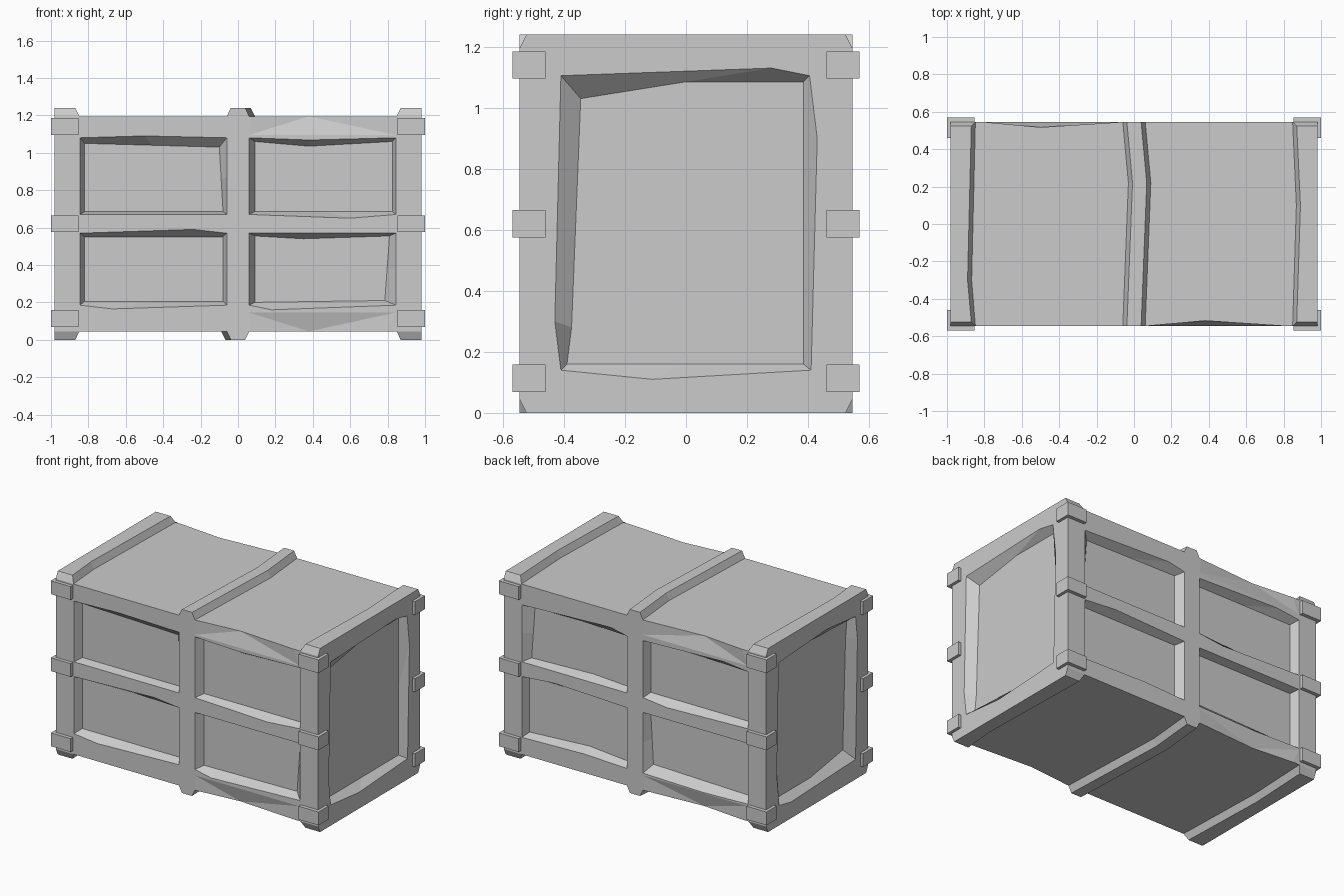
import bpy, bmesh
from mathutils import Vector

if "Cube" in bpy.data.objects:
    bpy.data.objects.remove(bpy.data.objects["Cube"])

H = 1.24              # overall height
X, Y = 0.98, 0.545    # body half sizes
LIP = 0.045           # rib height above and below the body


def add_loft(bm, rings):
    """Closed solid through rings of equal point count."""
    loops = [[bm.verts.new(p) for p in r] for r in rings]
    n = len(loops[0])
    for a, b in zip(loops, loops[1:]):
        for i in range(n):
            j = (i + 1) % n
            bm.faces.new((a[i], a[j], b[j], b[i]))
    bm.faces.new(loops[0])
    bm.faces.new(loops[-1])


def finish(name, bm):
    bmesh.ops.recalc_face_normals(bm, faces=bm.faces)
    me = bpy.data.meshes.new(name)
    bm.to_mesh(me)
    bm.free()
    ob = bpy.data.objects.new(name, me)
    bpy.context.collection.objects.link(ob)
    return ob


def subtract(target, bm):
    cutter = finish("cutter", bm)
    cutter.hide_render = True
    mod = target.modifiers.new("cut", "BOOLEAN")
    mod.object = cutter
    mod.operation = "DIFFERENCE"
    mod.solver = "EXACT"
    bpy.context.view_layer.objects.active = target
    bpy.ops.object.modifier_apply(modifier=mod.name)
    bpy.data.objects.remove(cutter)


# Body: plain box
bm = bmesh.new()
add_loft(bm, [[(-X, -Y, z), (X, -Y, z), (X, Y, z), (-X, Y, z)] for z in (LIP, H - LIP)])
body = finish("crate_body", bm)


# Recess outlines: bottom-left, bottom, bottom-right, right, top-right, top, top-left, left
def outline(bl, br, tr, tl, **mids):
    corners = [bl, br, tr, tl]
    pts = []
    for i, side in enumerate(("bottom", "right", "top", "left")):
        a, b = Vector(corners[i]), Vector(corners[(i + 1) % 4])
        pts += [a, Vector(mids.get(side, (a + b) / 2))]
    return pts


def rect(x0, x1, z0, z1, **mids):
    return outline((x0, z0), (x1, z0), (x1, z1), (x0, z1), **mids)


front_panels = [
    (rect(-.845, -.06, .67, 1.08, top=(-.5, 1.09)),
     outline((-.82, .685), (-.08, .685), (-.10, 1.03), (-.82, 1.05))),
    (rect(.06, .845, .67, 1.08, top=(.38, 1.068), bottom=(.6, .65)),
     rect(.09, .825, .685, 1.06, top=(.38, 1.035))),
    (rect(-.845, -.06, .185, .57, top=(-.24, .59), bottom=(-.67, .165)),
     rect(-.82, -.08, .205, .55)),
    (rect(.06, .845, .185, .57, bottom=(.18, .16)),
     outline((.09, .20), (.785, .21), (.81, .555), (.09, .555), top=(.35, .54))),
]
side_panel = (
    outline((-.41, .14), (.41, .14), (.405, 1.105), (-.41, 1.105), bottom=(-.11, .11),
            right=(.43, .9), top=(.28, 1.13), left=(-.43, .3)),
    outline((-.39, .16), (.385, .16), (.385, 1.085), (-.345, 1.03),
            top=(0, 1.085), left=(-.375, .28)))

# Recesses: the back and left faces repeat the front and right ones turned half round
bm = bmesh.new()


def recess(panel, place, face, depth):
    outer, inner = panel
    add_loft(bm, [[place(p, face + 0.1) for p in outer],
                  [place(p, face) for p in outer],
                  [place(p, face - depth) for p in inner]])


for p in front_panels:
    recess(p, lambda q, d: (q.x, -d, q.y), Y, 0.055)
    recess(p, lambda q, d: (q.x, d, H - q.y), Y, 0.055)
recess(side_panel, lambda q, d: (d, q.x, q.y), X, 0.05)
recess(side_panel, lambda q, d: (-d, q.x, H - q.y), X, 0.05)
subtract(body, bm)

# Shallow dents in the long top and bottom edges, front and back
bm = bmesh.new()
for s, mid in ((-1, 0.38), (1, 0.5)):
    for edge, low in ((H - LIP, 1.095), (LIP, 0.145)):
        pts = [(0.07, edge), (0.06, low), (0.84, low), (0.8, edge)]
        base = [bm.verts.new((-s * x, s * Y, z)) for x, z in pts]
        tip = bm.verts.new((-s * mid, s * (Y - 0.028), edge))
        bm.faces.new(base)
        for i in range(4):
            bm.faces.new((base[i], base[(i + 1) % 4], tip))
subtract(body, bm)


# Ribs across top and bottom: strips with chamfered edges and a kink along their length
def rib(name, x0, x1, kink_y, kink0, kink1, c0, c1, cy, flip):
    s = -1 if flip else 1

    def ring(t, z):
        a, b, y = x0 + c0 * t, x1 - c1 * t, Y - cy * t
        pts = [(a, -y), (b, -y), (b + kink1, kink_y), (b, y), (a, y), (a + kink0, kink_y)]
        return [(s * px, py, H - z if flip else z) for px, py in pts]

    m = bmesh.new()
    add_loft(m, [ring(0, H - LIP), ring(1, H)])
    return finish(name, m)


C = 0.022
for flip, where in ((False, "top"), (True, "bottom")):
    rib(where + "_left_rib", -X, -0.848, -0.3, 0, -0.02, 0, C, C, flip)
    rib(where + "_middle_rib", -0.06, 0.06, 0.22, 0.03, 0.03, C, C, 0, flip)
    rib(where + "_right_rib", 0.848, X, 0.1, 0.02, 0, C, 0, C, flip)

# Corner brackets: three on each upright edge
for sx in (-1, 1):
    for sy in (-1, 1):
        for z in (0.113, 0.62, 1.14):
            bpy.ops.mesh.primitive_cube_add(size=1, location=(sx * 0.926, sy * 0.515, z))
            ob = bpy.context.object
            ob.name = "corner_bracket"
            ob.scale = (0.148, 0.108, 0.09)
